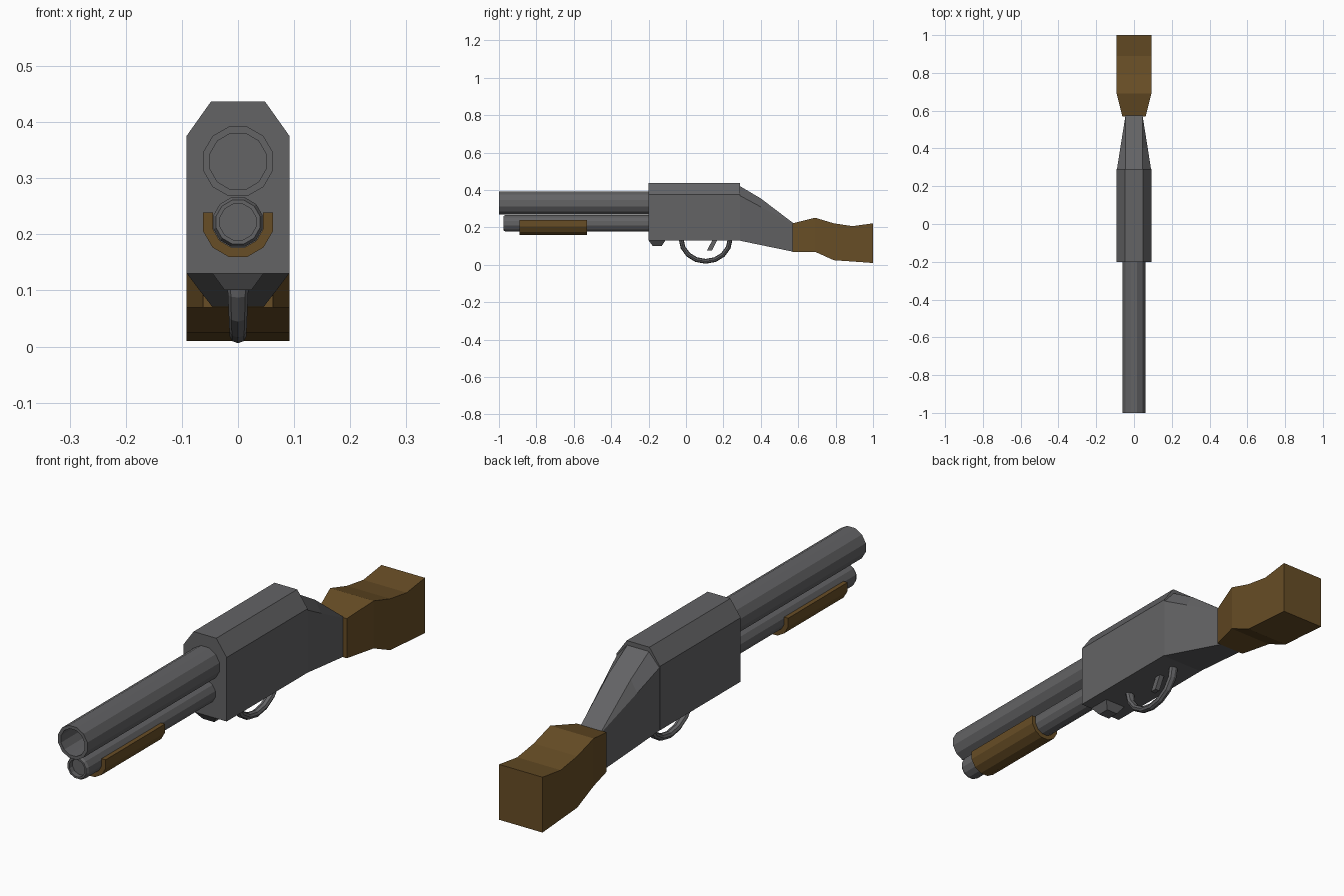
import bpy, bmesh, math
from math import sin, cos, pi

if "Cube" in bpy.data.objects:
    bpy.data.objects.remove(bpy.data.objects["Cube"])


def material(name, rgb):
    m = bpy.data.materials.new(name)
    m.diffuse_color = (*rgb, 1)
    m.use_nodes = True
    m.node_tree.nodes["Principled BSDF"].inputs["Base Color"].default_value = m.diffuse_color
    return m


METAL = material("gunmetal grey", (0.125, 0.125, 0.130))
WOOD = material("brown wood", (0.137, 0.075, 0.019))


def loft(name, rings, mat, caps=True, closed=False):
    """Skin a series of equal-length point rings."""
    bm = bmesh.new()
    vs = [[bm.verts.new(p) for p in r] for r in rings]
    n = len(vs[0])
    pairs = list(zip(vs, vs[1:])) + ([(vs[-1], vs[0])] if closed else [])
    for a, b in pairs:
        for i in range(n):
            j = (i + 1) % n
            bm.faces.new((a[i], a[j], b[j], b[i]))
    if caps:
        bm.faces.new(vs[0])
        bm.faces.new(vs[-1])
    bmesh.ops.recalc_face_normals(bm, faces=bm.faces)
    me = bpy.data.meshes.new(name)
    bm.to_mesh(me)
    bm.free()
    me.materials.append(mat)
    ob = bpy.data.objects.new(name, me)
    bpy.context.collection.objects.link(ob)
    return ob


def mirrored(y, half):
    """Full cross-section at y from its right half, listed top to bottom."""
    return [(x, y, z) for x, z in half] + [(-x, y, z) for x, z in reversed(half)]


def circle(y, z, r, n=12):
    """Ring around the y axis with flats on top, bottom and sides."""
    k = r / cos(pi / n)
    return [(k * cos((i + .5) * 2 * pi / n), y, z + k * sin((i + .5) * 2 * pi / n))
            for i in range(n)]


# Receiver with chamfered top
body = [(.048, .437), (.092, .375), (.092, .13)]
loft("receiver", [mirrored(-.2, body), mirrored(.29, body)], METAL)

# Tapering neck between receiver and stock
loft("neck", [mirrored(.285, [(.046, .423), (.091, .372), (.091, .13)]),
              mirrored(.40, [(.046, .355), (.073, .310), (.073, .106)]),
              mirrored(.575, [(.044, .222), (.045, .218), (.045, .07)])], METAL)

# Stock: (y, half width, top, bottom)
stock = [(.57, .062, .222, .07), (.69, .092, .252, .07), (.79, .092, .222, .025),
         (.89, .092, .207, .018), (1, .092, .222, .01)]
loft("stock", [mirrored(y, [(w, t), (w, b)]) for y, w, t, b in stock], WOOD)

# Hollow barrel and magazine tube
loft("barrel", [circle(-.2, .33, .062), circle(-1, .33, .062),
                circle(-1, .33, .050), circle(-.3, .33, .050)], METAL)
loft("magazine_tube", [circle(-.2, .222, .044), circle(-.965, .222, .044),
                       circle(-.975, .222, .039), circle(-.975, .222, .032),
                       circle(-.955, .222, .032)], METAL)

# Pump grip: U-shaped channel around the tube
angles = [math.radians(a) for a in (15, -15, -45, -75, -105, -135, -165, -195)]


def channel(y):
    def arc(r):
        return [(r * cos(a) / cos(pi / 12), y, .222 + r * sin(a) / cos(pi / 12)) for a in angles]
    outer, inner = arc(.062), arc(.045)
    inner[0] = (inner[0][0], y, outer[0][2])
    inner[-1] = (inner[-1][0], y, outer[-1][2])
    return outer + inner[::-1]


loft("pump_grip", [channel(-.89), channel(-.53)], WOOD)

# Trigger guard: half loop of octagonal section
guard = []
for i in range(9):
    a = pi + pi * i / 8
    guard.append([((.020 - .005 * abs(sin(a))) * cos(b),
                   .105 + (.131 + .013 * sin(b)) * cos(a),
                   .138 + (.119 + .013 * sin(b)) * sin(a))
                  for b in (k * pi / 4 for k in range(8))])
loft("trigger_guard", guard, METAL)

# Trigger blade
loft("trigger", [[(x, y + dy, z) for x, dy in ((-.01, -.013), (.01, -.013), (.01, .013), (-.01, .013))]
                 for y, z in ((.158, .14), (.126, .078))], METAL)

# Lug under the front of the receiver
loft("front_lug", [[(-x, y0, z), (x, y0, z), (x, y1, z), (-x, y1, z)]
                   for x, y0, y1, z in ((.046, -.2, -.11, .131), (.024, -.178, -.13, .101))], METAL)
